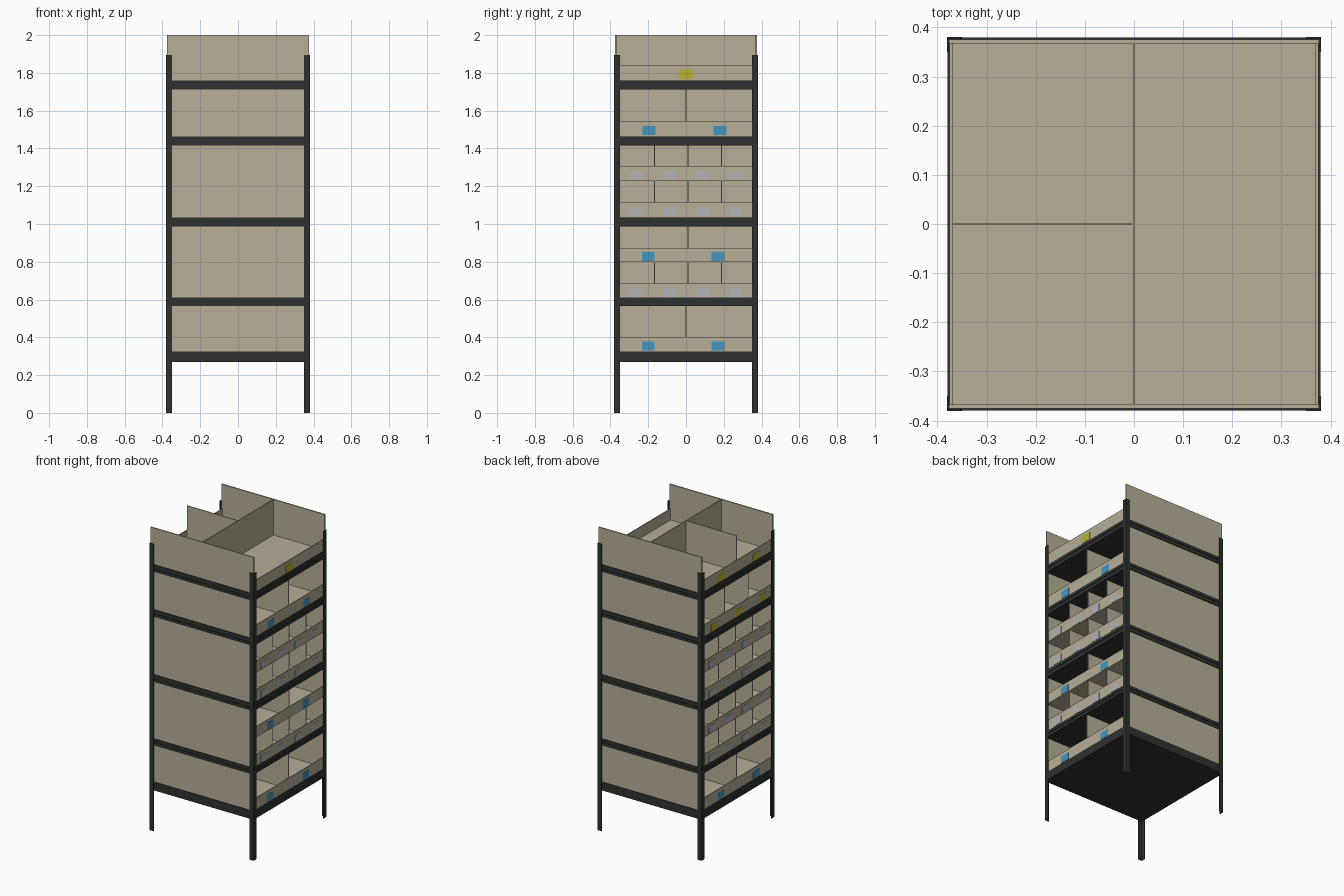
import bpy

if "Cube" in bpy.data.objects:
    bpy.data.objects.remove(bpy.data.objects["Cube"])

def material(name, rgb):
    m = bpy.data.materials.new(name)
    m.diffuse_color = (*rgb, 1)
    m.use_nodes = True
    m.node_tree.nodes["Principled BSDF"].inputs["Base Color"].default_value = m.diffuse_color
    return m

BOARD = material("beige board", (0.47, 0.425, 0.305))
STEEL = material("black steel", (0.028, 0.031, 0.031))
BLUE = material("blue label", (0.055, 0.31, 0.53))
GREY = material("grey label", (0.45, 0.45, 0.47))
YELLOW = material("yellow label", (0.50, 0.47, 0.025))

def boxes(name, mat, spans):
    """One object made of boxes, each (x0, x1, y0, y1, z0, z1)."""
    verts, faces = [], []
    for x0, x1, y0, y1, z0, z1 in spans:
        n = len(verts)
        x0, x1 = sorted((x0, x1))
        y0, y1 = sorted((y0, y1))
        verts += [(x, y, z) for z in (z0, z1)
                  for x, y in ((x0, y0), (x1, y0), (x1, y1), (x0, y1))]
        faces += [[n + i for i in f] for f in (
            (3, 2, 1, 0), (4, 5, 6, 7), (0, 1, 5, 4),
            (1, 2, 6, 5), (2, 3, 7, 6), (3, 0, 4, 7))]
    me = bpy.data.meshes.new(name)
    me.from_pydata(verts, [], faces)
    me.materials.append(mat)
    ob = bpy.data.objects.new(name, me)
    bpy.context.collection.objects.link(ob)
    return ob

H = 0.38          # half width of the rack
T = 0.004         # angle-iron thickness
LEG = 0.03        # angle-iron flange width
IN = 0.367        # inner face of the front and back boards

# Corner posts: L-section angle irons
for sx, nx in ((-1, "left"), (1, "right")):
    for sy, ny in ((-1, "front"), (1, "back")):
        boxes(f"{ny}_{nx}_post", STEEL, [
            (sx * H, sx * (H - LEG), sy * H, sy * (H - T), 0, 1.895),
            (sx * H, sx * (H - T), sy * (H - T), sy * (H - LEG), 0, 1.895)])

# Decks: black slab, rim beams with a groove, thin board liner on top
decks = [(0.27, 0.325), (0.567, 0.61), (0.986, 1.034), (1.416, 1.463), (1.713, 1.76)]
for i, (a, b) in enumerate(decks):
    spans = [(-0.375, 0.375, -0.3755, 0.3755, a, b)]
    bands = [(a, b)] if i == 0 else [(a, a + 0.02), (b - 0.02, b)]
    for z0, z1 in bands:
        for s in (-1, 1):
            spans.append((-0.376, 0.376, s * 0.3755, s * 0.379, z0, z1))
            spans.append((s * 0.375, s * 0.379, -0.376, 0.376, z0, z1))
    boxes(f"deck_{i + 1}", STEEL, spans)
    boxes(f"deck_liner_{i + 1}", BOARD, [(-0.37, 0.37, -IN, IN, b, b + 0.005)])

# Front, back and centre boards of every tier
tops = [d[0] for d in decks[1:]] + [2.0]
for i, (d, top) in enumerate(zip(decks, tops)):
    for s, n in ((-1, "front"), (1, "back")):
        boxes(f"{n}_board_{i + 1}", BOARD,
              [(-0.376, 0.376, s * IN, s * 0.375, d[1], top)])
    boxes(f"centre_board_{i + 1}", BOARD, [(-0.0025, 0.0025, -IN, IN, d[1], top)])

def bin_row(name, s, z0, z1, cuts, labels, mat, lip=0.076, shelf=False):
    """Row of open bins on one side: lip, dividers, optional shelf, labels."""
    boxes(name + "_lip", BOARD, [(s * 0.369, s * 0.375, -IN, IN, z0, z0 + lip)])
    if cuts:
        boxes(name + "_dividers", BOARD,
              [(0, s * 0.369, y - 0.0025, y + 0.0025, z0, z1) for y in cuts])
    if shelf:
        boxes(name + "_shelf", BOARD, [(0, s * 0.369, -IN, IN, z0, z0 + 0.005)])
    boxes(name + "_labels", mat,
          [(s * 0.375, s * 0.3765, y - 0.034, y + 0.034, z0 + 0.004, z0 + 0.052)
           for y in labels])

quarter = (-0.167, 0.01, 0.187)
four = (-0.265, -0.085, 0.09, 0.265)
two = (-0.2, 0.17)
three = (-0.265, -0.02, 0.24)

for s, n in ((1, "right"), (-1, "left")):
    bin_row(n + "_bins_1", s, 0.325, 0.567, (0.0,), two, BLUE)
    bin_row(n + "_bins_2_low", s, 0.61, 0.80, quarter, four, GREY)
    bin_row(n + "_bins_3_low", s, 1.038, 1.228, quarter, four, GREY)
    bin_row(n + "_bins_3_high", s, 1.228, 1.416, quarter, four, GREY, shelf=True)

# Rows that differ between the two sides
bin_row("right_bins_2_high", 1, 0.80, 0.986, (0.01,), two, BLUE, 0.07, True)
bin_row("left_bins_2_high", -1, 0.80, 0.986, quarter, four, GREY, 0.07, True)
bin_row("right_bins_4", 1, 1.466, 1.713, (0.0,), (-0.195, 0.18), BLUE)
bin_row("left_bins_4", -1, 1.466, 1.713, (-0.125, 0.125), three, YELLOW)
bin_row("right_bin_5", 1, 1.763, 2.0, (), (0.0,), YELLOW)
bin_row("left_bins_5", -1, 1.763, 2.0, (0.0,), two, YELLOW)
